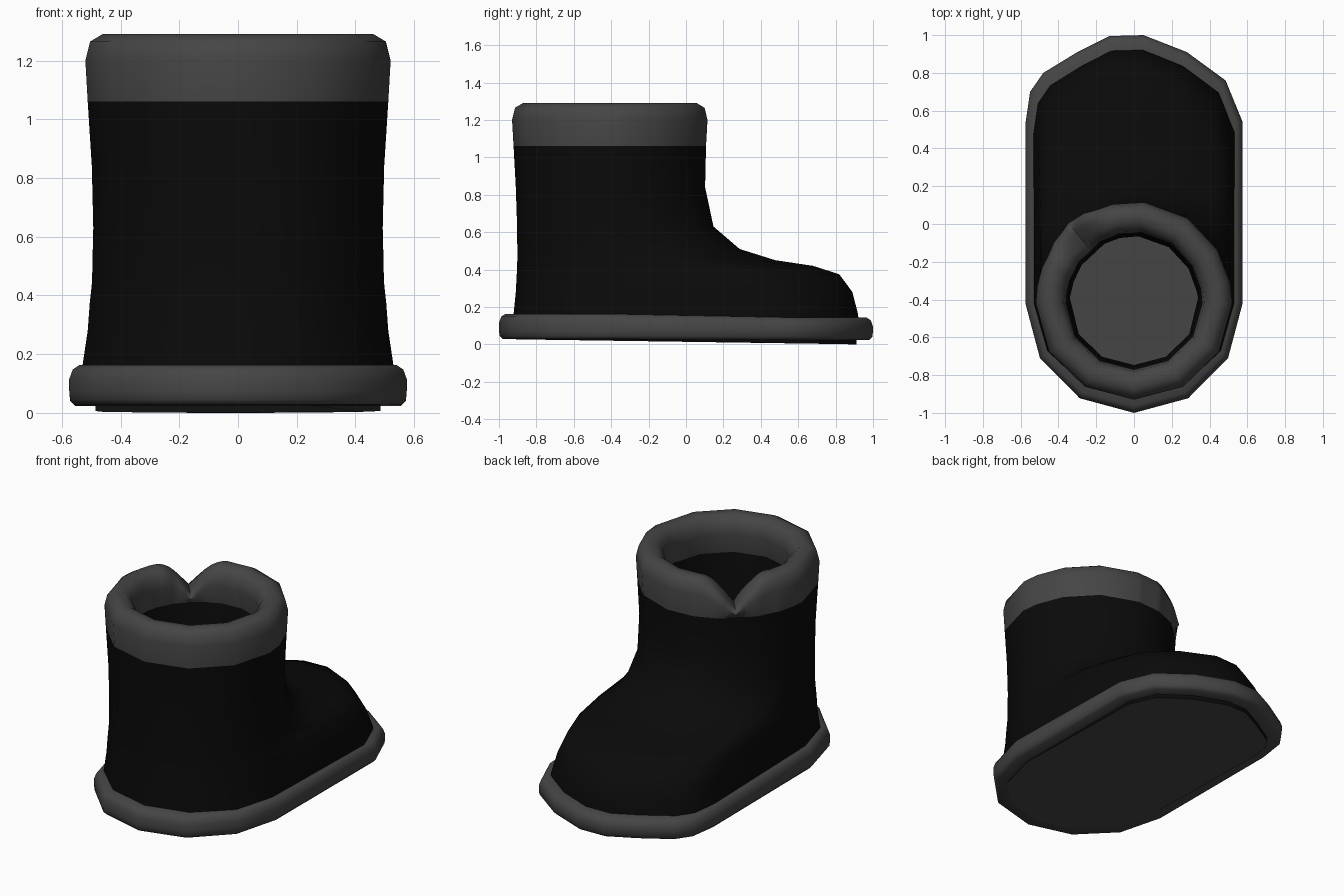
import bpy, bmesh, math
from mathutils import Vector

if "Cube" in bpy.data.objects:
    bpy.data.objects.remove(bpy.data.objects["Cube"])

CY = -0.42          # centre of the heel / shaft in y


def material(name, v):
    m = bpy.data.materials.new(name)
    m.diffuse_color = (v, v, v, 1)
    m.use_nodes = True
    m.node_tree.nodes["Principled BSDF"].inputs["Base Color"].default_value = m.diffuse_color
    return m


BLACK = material("black_leather", 0.003)
GREY = material("dark_grey_trim", 0.06)

# Toe outline (sole edge) and the shaft angle each point flows up into
TOE = [(.575, .54), (.485, .76), (.28, .91), (.05, 1), (-.13, .995),
       (-.3, .91), (-.48, .8), (-.55, .7), (-.575, .53)]
ANGLES = [12, 32, 57, 84, 103, 120, 144, 160, 170]


def ring(z, back, front, half, t):
    """Horizontal ring: round heel; front blends from toe outline (t=0) to ellipse (t=1)."""
    pts = []
    for k in range(7):
        a = math.radians(180 + 30 * k)
        pts.append(Vector((half * math.cos(a), CY + (CY - back) * math.sin(a), z)))
    for (x, y), d in zip(TOE, ANGLES):
        a = math.radians(d)
        u = x / .575 * (1 - t) + math.cos(a) * t
        v = (y - CY) / (1 - CY) * (1 - t) + math.sin(a) * t
        pts.append(Vector((half * u, CY + (front - CY) * v, z)))
    return pts


def offset(pts, d, z):
    """Move a ring inward by d and set its height."""
    out = []
    n = len(pts)
    for i, p in enumerate(pts):
        e = (pts[(i + 1) % n] - pts[i - 1]).normalized()
        out.append(Vector((p.x - e.y * d, p.y + e.x * d, z)))
    return out


def loft(name, rings, mat, closed=False, cap_start=False, cap_end=False):
    bm = bmesh.new()
    rows = [[bm.verts.new(p) for p in r] for r in rings]
    n = len(rows[0])
    pairs = list(zip(rows, rows[1:])) + ([(rows[-1], rows[0])] if closed else [])
    for a, b in pairs:
        for i in range(n):
            j = (i + 1) % n
            bm.faces.new((a[i], a[j], b[j], b[i]))
    if cap_start:
        bm.faces.new(rows[0][::-1])
    if cap_end:
        bm.faces.new(rows[-1])
    if closed:
        bmesh.ops.recalc_face_normals(bm, faces=bm.faces)
    me = bpy.data.meshes.new(name)
    bm.to_mesh(me)
    bm.free()
    me.materials.append(mat)
    ob = bpy.data.objects.new(name, me)
    bpy.context.collection.objects.link(ob)
    bpy.ops.object.select_all(action='DESELECT')
    ob.select_set(True)
    bpy.context.view_layer.objects.active = ob
    bpy.ops.object.shade_smooth_by_angle(angle=math.radians(60))
    return ob


# Boot upper: foot rising into the shaft (z, back, front, half width, blend)
UPPER = [(.10, -.925, .925, .535, 0), (.16, -.922, .92, .53, 0),
         (.28, -.91, .89, .512, .05), (.375, -.905, .82, .505, .15),
         (.42, -.903, .68, .5, .35), (.45, -.902, .48, .497, .65),
         (.51, -.902, .29, .496, .88), (.63, -.903, .15, .493, 1),
         (.84, -.91, .105, .498, 1), (1.06, -.922, .11, .512, 1)]
loft("boot_upper", [ring(*r) for r in UPPER], BLACK)

# Inner lining and insole
shaft = ring(1.06, -.922, .11, .512, 1)
lining = [offset(shaft, d, z) for d, z in [(.125, 1.08), (.165, .8), (.175, .5), (.165, .15)]]
loft("inner_lining", lining[::-1], BLACK).data.flip_normals()
loft("insole", [offset(shaft, .17, .15), offset(shaft, .16, .16)], GREY, cap_end=True)

# Cuff: rolled rim with a V notch on one side
path = []
for i, p in enumerate(shaft):
    q = shaft[(i + 1) % len(shaft)]
    steps = 7 if i in (10, 11, 12, 13) else 1
    path += [p.lerp(q, s / steps) for s in range(steps)]


def notch(p):
    a = math.degrees(math.atan2(p.y - CY, p.x)) % 360
    return max(0, 1 - abs(a - 129) / 26) ** 1.9


CUFF = [(0, 1.06), (.008, 1.2), (-.008, 1.265), (-.05, 1.29), (-.1, 1.285),
        (-.14, 1.25), (-.152, 1.18), (-.13, 1.06)]
cuff_rings = []
for d, z in CUFF:
    row = []
    for p in path:
        f = notch(p)
        r = Vector((p.x, p.y - CY, 0)).normalized()
        bulge = .03 * f if 1.1 < z and d > -.06 else 0
        q = p + r * (d + bulge)
        q.z = 1.06 + (z - 1.06) * (1 - .78 * f)
        row.append(q)
    cuff_rings.append(row)
loft("cuff", cuff_rings, GREY, closed=True)

# Sole welt: rounded band around the foot, slightly lower at the toe
outline = ring(0, -1, 1, .575, 0)
WELT = [(.12, .03), (.02, .028), (.003, .045), (0, .075), (0, .115),
        (.012, .148), (.035, .163), (.12, .163)]
welt = [offset(outline, d, z) for d, z in WELT]
for row in welt:
    for p in row:
        p.z -= .02 * max(0, min(1, (p.y + .3) / .9)) * (p.z > .1)
        p.z -= .004 * (p.y > 0) * (p.z < .05)
loft("sole_welt", welt, GREY, closed=True)

# Outsole: plate that drops to the ground under the toe
edge_top = offset(outline, .088, .05)
edge_low = offset(outline, .09, 0)
for p in edge_low:
    p.z = .026 if p.y < 0 else max(0, .016 - .018 * p.y)
loft("outsole_edge", [edge_low, edge_top], BLACK)
loft("outsole", [edge_low, offset(outline, .095, .05)], GREY, cap_start=True, cap_end=True)
